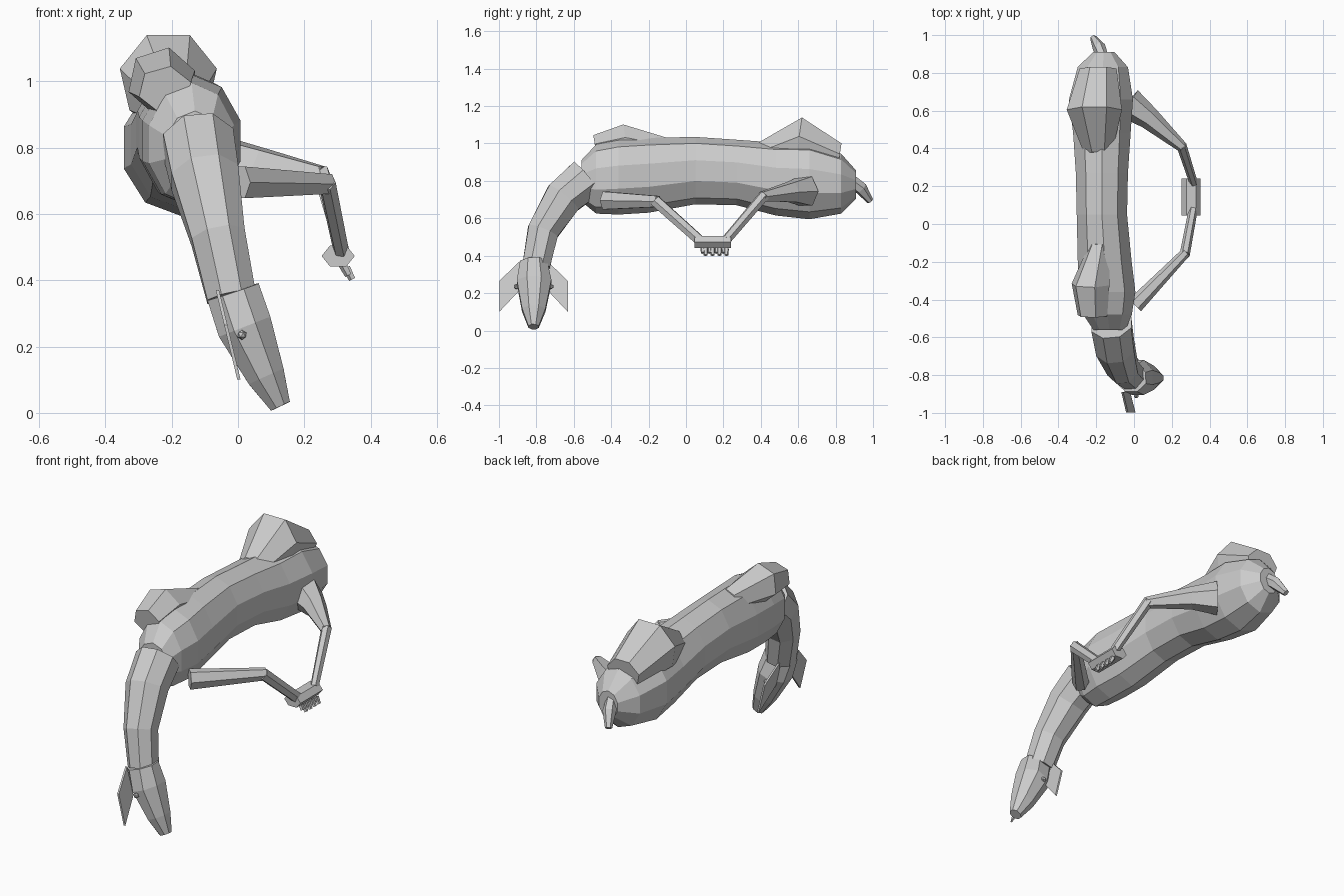
import bpy, bmesh, math
from mathutils import Vector

if "Cube" in bpy.data.objects:
    bpy.data.objects.remove(bpy.data.objects["Cube"])


def loft(name, rings, n=8, ref=(0, 0, 1), axis=None, turn=0.0):
    """Skin n-sided rings (x, y, z, radius across ref, radius along ref)."""
    pts = [Vector(r[:3]) for r in rings]
    bm = bmesh.new()
    loops = []
    for i, r in enumerate(rings):
        t = Vector(axis) if axis else pts[min(i + 1, len(pts) - 1)] - pts[max(i - 1, 0)]
        t.normalize()
        v = Vector(ref)
        v = (v - t * v.dot(t)).normalized()
        u = v.cross(t)
        loop = []
        for k in range(n):
            a = math.tau * (k + turn) / n
            loop.append(bm.verts.new(pts[i] + u * r[3] * math.cos(a) + v * r[4] * math.sin(a)))
        loops.append(loop)
    for a, b in zip(loops, loops[1:]):
        for k in range(n):
            j = (k + 1) % n
            bm.faces.new((a[k], a[j], b[j], b[k]))
    bm.faces.new(loops[0])
    bm.faces.new(loops[-1])
    bmesh.ops.recalc_face_normals(bm, faces=bm.faces)
    me = bpy.data.meshes.new(name)
    bm.to_mesh(me)
    bm.free()
    ob = bpy.data.objects.new(name, me)
    bpy.context.collection.objects.link(ob)
    return ob


# Barrel-shaped body lying along y
loft("torso", [
    (-.13, -.56, .80, .09, .11), (-.14, -.48, .81, .135, .185),
    (-.14, -.36, .82, .155, .20), (-.155, -.20, .83, .15, .20),
    (-.17, .05, .855, .14, .18), (-.17, .27, .845, .145, .175),
    (-.17, .48, .81, .16, .195), (-.175, .66, .80, .178, .205),
    (-.165, .83, .785, .14, .16), (-.16, .91, .78, .06, .075)],
    n=10, axis=(0, 1, 0), turn=.5)

# Hanging neck, head and tail
loft("neck", [
    (-.12, -.53, .815, .12, .115), (-.10, -.655, .71, .11, .11),
    (-.06, -.765, .53, .09, .088), (-.02, -.80, .35, .08, .08)],
    ref=(1, 0, 0), turn=.5)
loft("head", [
    (-.015, -.815, .365, .088, .078), (.02, -.812, .26, .09, .10),
    (.085, -.814, .11, .062, .068), (.128, -.815, .02, .034, .03)],
    ref=(0, 1, 0), turn=.5)
loft("tail", [(-.165, .885, .80, .03, .035), (-.185, .935, .76, .035, .035),
              (-.215, .985, .692, .018, .018)], n=6)

# Thin drooping ears and small eyes on both sides of the head
for side, s in (("front", -1), ("back", 1)):
    y0 = -.815
    bm = bmesh.new()
    outline = [(.075, .37), (.183, .265), (.183, .10), (.07, .22)]
    layers = []
    for off in (-.005, .005):
        layers.append([bm.verts.new((-.062 + (.37 - z) * .24 + off, y0 + s * d, z))
                       for d, z in outline])
    a, b = layers
    bm.faces.new(a)
    bm.faces.new(b)
    for k in range(4):
        j = (k + 1) % 4
        bm.faces.new((a[k], a[j], b[j], b[k]))
    bmesh.ops.recalc_face_normals(bm, faces=bm.faces)
    me = bpy.data.meshes.new(side + "_ear")
    bm.to_mesh(me)
    bm.free()
    bpy.context.collection.objects.link(bpy.data.objects.new(side + "_ear", me))
    bpy.ops.mesh.primitive_ico_sphere_add(subdivisions=1, radius=.015,
                                          location=(.012, y0 + s * .093, .235))
    bpy.context.object.name = side + "_eye"

# Folded upper limbs resting on top of the body
loft("upper_thigh", [
    (-.19, .37, .93, .075, .08), (-.21, .60, 1.005, .15, .15),
    (-.19, .82, .925, .10, .085)], n=7, axis=(0, 1, -.15), turn=.25)
loft("upper_shoulder", [
    (-.18, -.10, .97, .055, .065), (-.23, -.32, 1.0, .105, .105),
    (-.22, -.485, .975, .082, .072)], n=6, axis=(0, 1, .15), turn=.7)

# Lower limbs bent so that the feet meet
loft("front_upper_leg", [(.005, -.43, .695, .045, .055), (.275, -.15, .69, .026, .034)], n=6)
loft("front_lower_leg", [(.268, -.165, .695, .027, .033), (.312, .07, .485, .024, .03)], n=6)
loft("hind_upper_leg", [(-.03, .64, .745, .085, .09), (.08, .56, .74, .06, .06),
                        (.258, .405, .715, .028, .03)], n=6)
loft("hind_lower_leg", [(.25, .42, .725, .027, .03), (.315, .22, .49, .022, .027)], n=6)

# Joined paws with two rows of toes
loft("paws", [(.302, .045, .473, .05, .036), (.302, .24, .473, .05, .036)], n=6)
for row in range(2):
    for i in range(4):
        y = .09 + i * .037 + row * .015
        x, z = .315 + row * .012, .45 - row * .012
        loft("toe", [(x, y, z, .014, .014), (x + .018, y, z - .035, .011, .011)],
             n=5, ref=(0, 1, 0))
